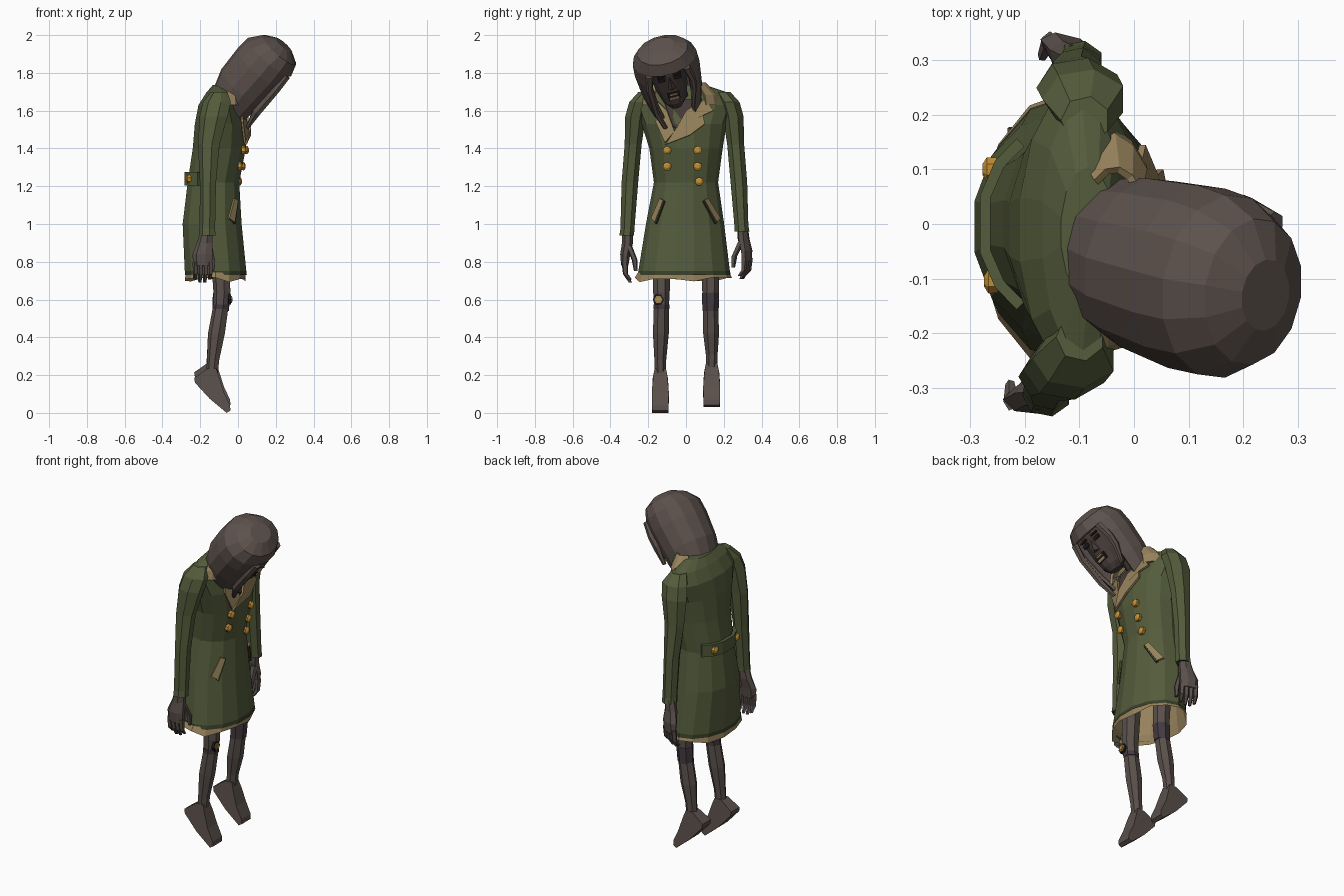
import bpy, bmesh, math, random
from mathutils import Matrix, Vector

if "Cube" in bpy.data.objects:
    bpy.data.objects.remove(bpy.data.objects["Cube"])

random.seed(4)

def material(name, r, g, b):
    m = bpy.data.materials.new(name)
    m.diffuse_color = (r, g, b, 1)
    m.use_nodes = True
    m.node_tree.nodes["Principled BSDF"].inputs["Base Color"].default_value = m.diffuse_color
    return m

GREEN = material("coat green", 0.088, 0.106, 0.044)
DARKGREEN = material("dark green trim", 0.040, 0.050, 0.022)
TAN = material("tan lining", 0.31, 0.225, 0.105)
GOLD = material("gold button", 0.55, 0.28, 0.035)
HAIR = material("grey brown hair", 0.108, 0.083, 0.073)
SKIN = material("brown skin", 0.102, 0.080, 0.070)
FACE = material("dark face", 0.058, 0.042, 0.038)
DARK = material("near black", 0.014, 0.010, 0.010)
WRAP = material("purple wrap", 0.058, 0.043, 0.054)

def mesh(name, verts, faces, mats, M=None, rule=None, thick=0):
    bm = bmesh.new()
    vs = [bm.verts.new(v) for v in verts]
    for f in faces:
        bm.faces.new([vs[i] for i in f])
    bmesh.ops.recalc_face_normals(bm, faces=bm.faces)
    if rule:
        for f in bm.faces:
            f.material_index = rule(f.calc_center_median())
    if M:
        bm.transform(M)
    me = bpy.data.meshes.new(name)
    bm.to_mesh(me)
    bm.free()
    for m in mats:
        me.materials.append(m)
    ob = bpy.data.objects.new(name, me)
    bpy.context.collection.objects.link(ob)
    if thick:
        s = ob.modifiers.new("thickness", 'SOLIDIFY')
        s.thickness, s.offset = thick, 0
    return ob

def loft(name, rings, n, mats, M=None, rule=None, bottom=True, top=True, arc=(0, 360), gap=None, jag=0, thick=0):
    """Skin a stack of ellipses (x, y, z, rx, ry); gap(angle, z) leaves out faces."""
    full = arc[1] - arc[0] == 360
    m = n if full else n + 1
    verts, faces = [], []
    for k, (x, y, z, rx, ry) in enumerate(rings):
        for i in range(m):
            a = math.radians(arc[0] + (arc[1] - arc[0]) * (i + (0.5 if full else 0)) / n)
            dz = random.uniform(-jag, jag) if k == 0 else 0
            verts.append((x + rx * math.cos(a), y + ry * math.sin(a), z + dz))
    for k in range(len(rings) - 1):
        for i in range(n):
            ang = (360 * (i + 1) / n + 180) % 360 - 180
            if gap and gap(ang, (rings[k][2] + rings[k + 1][2]) / 2):
                continue
            j = (i + 1) % m
            faces.append((k * m + i, k * m + j, (k + 1) * m + j, (k + 1) * m + i))
    if full and bottom:
        faces.append(range(m))
    if full and top:
        faces.append(range((len(rings) - 1) * m, len(rings) * m))
    return mesh(name, verts, faces, mats, M, rule, thick)

def box(name, c, size, mat, M=None):
    v = [(c[0] + size[0] * x / 2, c[1] + size[1] * y / 2, c[2] + size[2] * z / 2)
         for x in (-1, 1) for y in (-1, 1) for z in (-1, 1)]
    f = [(0, 1, 3, 2), (4, 6, 7, 5), (0, 4, 5, 1), (2, 3, 7, 6), (0, 2, 6, 4), (1, 5, 7, 3)]
    return mesh(name, v, f, [mat], M)

# Coat body, with a dark band along the hem
COAT = [(-.117, -.01, .73, .168, .247), (-.119, -.01, .752, .167, .242), (-.137, -.005, 1.0, .16, .207),
        (-.13, 0, 1.22, .14, .17), (-.099, 0, 1.4, .144, .194), (-.092, -.01, 1.53, .14, .225),
        (-.1, -.01, 1.63, .112, .265), (-.095, -.01, 1.695, .075, .235), (-.085, -.015, 1.735, .05, .12)]
loft("coat_body", COAT, 14, [GREEN, DARKGREEN], bottom=False, rule=lambda c: int(c.z < .748))

def surf(y, z, side=1):
    """x of the coat surface, front (1) or back (-1)."""
    for a, b in zip(COAT, COAT[1:]):
        if a[2] <= z <= b[2]:
            t = (z - a[2]) / (b[2] - a[2])
            x, cy, _, rx, ry = [p + (q - p) * t for p, q in zip(a, b)]
            return x + side * rx * math.sqrt(max(0, 1 - ((y - cy) / ry) ** 2))
    return -.08

def plate(name, pts, mat, off, thick=.012):
    v = [(surf(y, z) + off, y, z) for y, z in pts]
    return mesh(name, v, [range(len(v))], [mat], thick=thick)

# Ragged lining below the hem
loft("hem_lining", [(-.12, -.014, .705, .165, .257), (-.118, -.01, .765, .158, .23), (-.13, 0, 1.0, .13, .17)],
     14, [TAN], bottom=False, jag=.015)

# Collar, lapels and open neck
for side, arc in (("right", (42, 125)), ("left", (225, 310))):
    loft("collar_" + side, [(-.05, -.03, 1.63, .09, .2), (-.045, -.03, 1.68, .085, .19), (-.035, -.03, 1.745, .06, .13)],
         4, [TAN], arc=arc, thick=.015)
plate("open_neck", [(-.12, 1.66), (-.07, 1.52), (-.03, 1.49), (.05, 1.66)], FACE, .004)
plate("lapel_right", [(.1, 1.66), (.145, 1.6), (.09, 1.575), (.1, 1.53), (.02, 1.47), (-.11, 1.42), (-.05, 1.51), (0, 1.6)],
      TAN, .018)
plate("lapel_left", [(-.15, 1.65), (-.18, 1.6), (-.15, 1.58), (-.16, 1.54), (-.11, 1.43), (-.06, 1.49), (-.1, 1.6)],
      TAN, .012)

# Slanted pockets
for s, d in ((-1, .022), (1, 0)):
    plate("pocket_trim", [(s * (.095 + d), 1.125), (s * (.115 + d), 1.135), (s * (.18 + d * .1), 1.03),
                          (s * (.16 + d * .1), 1.01)], TAN, .012)
    plate("pocket_edge", [(s * (.09 + d), 1.12), (s * (.098 + d), 1.125), (s * (.163 + d * .1), 1.01),
                          (s * (.155 + d * .1), 1.0)], DARKGREEN, .01)

# Half belt on the back
ys = [-.15, -.11, -.05, .05, .11, .15]
bv = [(surf(y, 1.24, -1) - .012, y, z) for y in ys for z in (1.205, 1.275)]
mesh("back_belt", bv, [(2 * i, 2 * i + 1, 2 * i + 3, 2 * i + 2) for i in range(5)], [GREEN], thick=.02)

# Buttons
def button(y, z, side=1, off=.008):
    M = Matrix.Translation((surf(y, z, side) + side * off, y, z)) @ Matrix.Rotation(side * math.pi / 2, 4, 'Y')
    loft("button", [(0, 0, -.012, .022, .022), (0, 0, .006, .023, .023), (0, 0, .014, .01, .01)], 7, [GOLD], M)

for z in (1.39, 1.305):
    button(-.1, z)
    button(.062, z)
button(.07, 1.225)
for y in (-.105, .1):
    button(y, 1.24, -1, .023)

# Sleeves with sloping shoulders, and hands
for s, dx, dz in ((-1, 0, 0), (1, .06, .02)):
    k = .012 if s < 0 else -.005
    arm = [(-.16 + dx, .302, .94, .045, .04), (-.16 + dx, .298, .975, .043, .038), (-.157 + dx * .9, .285, 1.22, .045, .045),
           (-.152 + dx * .7, .268, 1.42, .06, .046), (-.125 + dx * .4, .255, 1.57, .078, .056),
           (-.108 + dx * .3, .234, 1.645, .078, .056), (-.098 + dx * .15, .195, 1.7, .045, .045)]
    loft("sleeve", [(x, s * (y + k), z + (dz if z < 1 else 0), rx, ry) for x, y, z, rx, ry in arm], 7, [GREEN, DARKGREEN],
         rule=lambda c: int(c.z < .942 + dz))
    M = Matrix.Translation((-.165 + dx, s * (.302 + k * .5), dz)) @ Matrix.Rotation(-.35 if s > 0 else 0, 4, 'Z')
    loft("palm", [(-.02, s * .016, .78, .052, .02), (-.02, s * .014, .84, .056, .027), (-.01, s * .002, .9, .043, .03),
                  (0, 0, .965, .033, .03)], 7, [SKIN], M)
    for i in range(4):
        x, lo = -.06 + i * .026, .69 + (.015 if i in (0, 3) else 0)
        loft("finger", [(x - .002, -s * .014, lo, .009, .009), (x, s * .012, .735, .014, .014), (x, s * .017, .8, .015, .018)],
             5, [SKIN], M)
    loft("thumb", [(.03, -s * .042, .75, .01, .01), (.03, -s * .036, .81, .016, .016), (.012, -s * .005, .885, .02, .018)],
         5, [SKIN], M)

# Legs and hanging, pointed feet
FOOT = [(-.115, .235, .03), (-.16, .235, .03), (-.232, .185, .04), (-.228, .16, .042), (-.15, .075, .045), (-.06, 0, .044),
        (-.04, .012, .042), (-.042, .04, .044), (-.075, .11, .045), (-.1, .19, .038)]
for s, dz in ((-1, 0), (1, .03)):
    loft("leg", [(-.137, s * .136, .2 + dz, .032, .03), (-.13, s * .136, .28 + dz, .034, .032), (-.112, s * .133, .42, .047, .043),
                 (-.088, s * .13, .57, .043, .041), (-.083, s * .13, .64, .047, .045), (-.095, s * .13, .92, .055, .05)], 7, [SKIN])
    fv = [(x, s * .136 + e * w, z + dz) for e in (-1, 1) for x, z, w in FOOT]
    n = len(FOOT)
    mesh("foot", fv, [range(n), range(n, 2 * n)] + [(i, (i + 1) % n, n + (i + 1) % n, n + i) for i in range(n)], [SKIN])
loft("knee_wrap", [(-.09, .13, .54, .046, .044), (-.084, .13, .635, .049, .047)], 7, [WRAP])
loft("knee_band", [(-.09, -.13, .55, .045, .043), (-.088, -.13, .575, .046, .044)], 7, [WRAP])

# Knee patch
for name, r, x, mat in (("knee_patch", .03, -.042, DARK), ("knee_patch_inner", .022, -.037, TAN), ("knee_patch_centre", .012, -.033, GOLD)):
    loft(name, [(0, 0, -.012, r, r), (0, 0, .004, r, r)], 6, [mat],
         Matrix.Translation((x, -.146, .6)) @ Matrix.Rotation(math.pi / 2, 4, 'Y'))

# Bowed head: built upright, then tipped; the hair (H) leans further than the face (F)
def tip(deg):
    return (Matrix.Translation((.1, -.09, 1.785)) @ Matrix.Rotation(math.radians(14), 4, 'X')
            @ Matrix.Rotation(math.radians(deg), 4, 'Y'))

H, F = tip(40), tip(30)
loft("neck", [(-.07, -.03, 1.62, .05, .055), (-.02, -.04, 1.7, .05, .05), (.05, -.07, 1.78, .05, .05)], 8, [FACE])
loft("face", [(.06, 0, -.145, .045, .036), (.05, 0, -.11, .07, .065), (.035, 0, -.03, .087, .09), (.03, 0, .07, .095, .1),
              (.01, 0, .15, .09, .1)], 12, [FACE], F)
loft("hair", [(-.005, 0, -.212, .12, .13), (-.014, 0, -.1, .143, .154), (-.014, 0, .04, .15, .168), (-.014, 0, .118, .145, .165),
              (.0, 0, .178, .112, .132), (.0, 0, .212, .055, .065)], 14, [HAIR], H, bottom=False,
     gap=lambda a, z: z < .1 and abs(a) < 31, jag=.022, thick=.016)

# Front hair strands framing the face, longer on the left
for s, lo in ((-1, -.235), (1, -.13)):
    loft("hair_strand", [(.13, s * .085, lo, .01, .012), (.108, s * .113, lo + .1, .025, .016), (.108, s * .118, .03, .022, .018),
                         (.105, s * .1, .12, .022, .022)], 6, [HAIR], H)
    box("eye", (.12, s * .042, .052), (.012, .042, .02), DARK, F)
    box("brow", (.122, s * .042, .078), (.014, .046, .01), DARK, F)
mesh("nose", [(.122, 0, .06), (.118, -.022, -.01), (.118, .022, -.01), (.148, 0, -.003)],
     [(0, 1, 3), (0, 3, 2), (1, 2, 3), (0, 2, 1)], [FACE], F)
box("mouth", (.117, 0, -.055), (.02, .064, .04), DARK, F)
box("lower_teeth", (.122, 0, -.067), (.02, .05, .014), TAN, F)
box("upper_teeth", (.122, 0, -.043), (.02, .04, .008), TAN, F)
